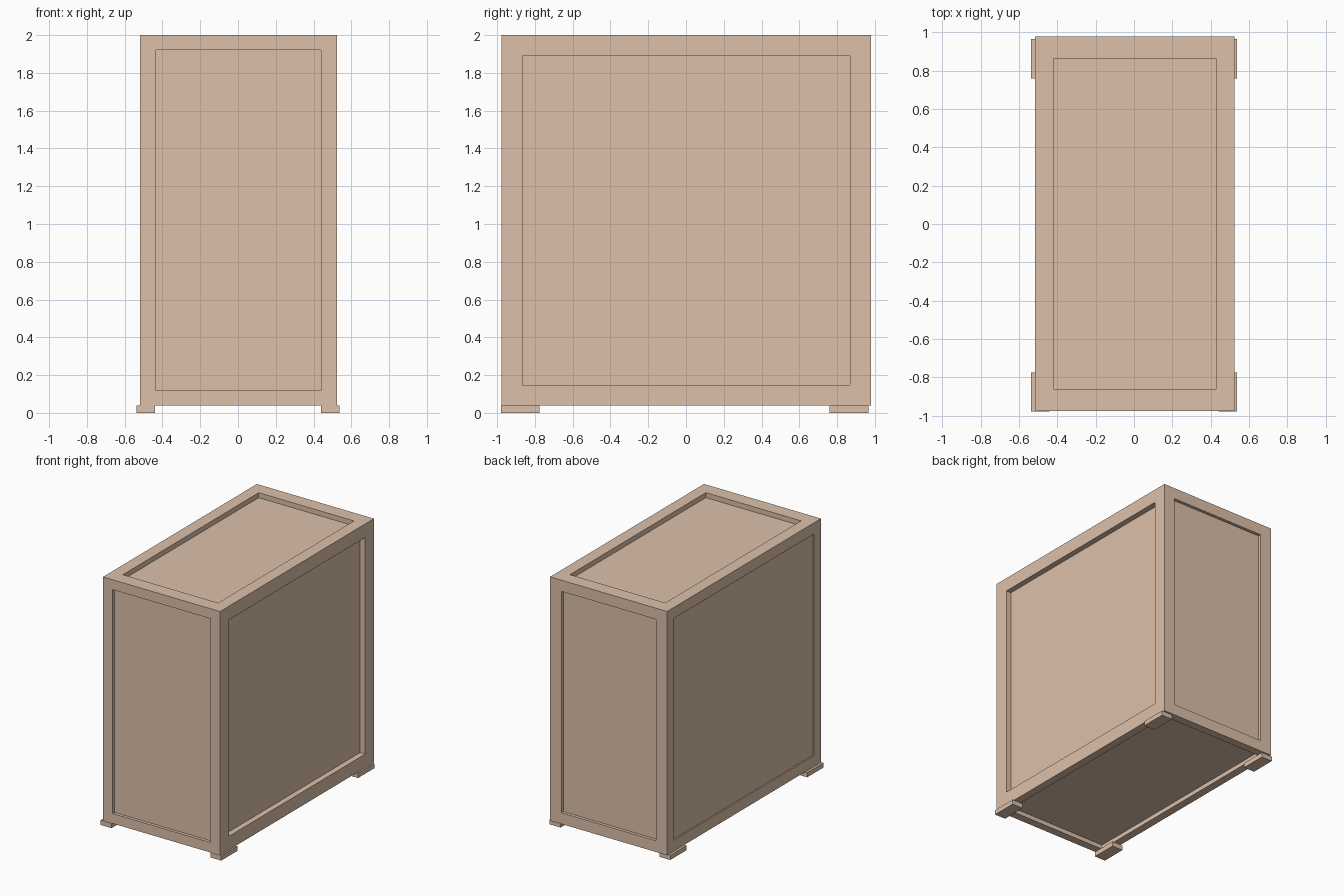
import bpy, bmesh
from mathutils import Vector

if "Cube" in bpy.data.objects:
    bpy.data.objects.remove(bpy.data.objects["Cube"])

tan = bpy.data.materials.new("tan")
tan.diffuse_color = (0.72, 0.53, 0.40, 1)
tan.use_nodes = True
tan.node_tree.nodes["Principled BSDF"].inputs["Base Color"].default_value = tan.diffuse_color


def box_mesh(lo, hi):
    lo, hi = Vector(lo), Vector(hi)
    bm = bmesh.new()
    bmesh.ops.create_cube(bm, size=1)
    for v in bm.verts:
        v.co = (lo + hi) / 2 + v.co * (hi - lo)
    return bm


def finish(bm, name):
    bm.normal_update()
    mesh = bpy.data.meshes.new(name)
    bm.to_mesh(mesh)
    bm.free()
    mesh.materials.append(tan)
    obj = bpy.data.objects.new(name, mesh)
    bpy.context.collection.objects.link(obj)
    return obj


def recess_panel(bm, direction, border, depth):
    """Frame one side with a border (per axis) and sink the panel straight in."""
    bm.normal_update()
    n = Vector(direction)
    face = max((f for f in bm.faces if f.normal.dot(n) > 0.9),
               key=lambda f: f.calc_area())
    centre = face.calc_center_median()
    half = [max(abs(v.co[i] - centre[i]) for v in face.verts) for i in range(3)]
    bmesh.ops.inset_individual(bm, faces=[face], thickness=0.03)
    for v in face.verts:
        for i in range(3):
            if half[i] > 1e-5:
                sign = 1 if v.co[i] > centre[i] else -1
                v.co[i] = centre[i] + sign * (half[i] - border[i])
    # straight recess walls
    new = bmesh.ops.extrude_discrete_faces(bm, faces=[face])["faces"]
    bmesh.ops.translate(bm, verts=list(new[0].verts), vec=-n * depth)


# Cabinet body with a recessed panel on every side
body = box_mesh((-0.518, -0.977, 0.038), (0.524, 0.98, 2.0))
panels = [
    ((0, -1, 0), (0.085, 0, 0.08), 0.025),    # front
    ((0, 1, 0), (0.10, 0, 0.09), 0.025),      # back
    ((1, 0, 0), (0, 0.112, 0.11), 0.045),     # right
    ((-1, 0, 0), (0, 0.09, 0.09), 0.01),      # left
    ((0, 0, 1), (0.097, 0.115, 0), 0.04),     # top
    ((0, 0, -1), (0.065, 0.065, 0), 0.035),   # underside
]
for direction, border, depth in panels:
    recess_panel(body, direction, border, depth)
finish(body, "cabinet_body")

# Four flat feet, slightly proud of the sides
for end, y0, y1 in (("front", -0.98, -0.775), ("back", 0.76, 0.967)):
    for side, x0, x1 in (("left", -0.537, -0.44), ("right", 0.44, 0.537)):
        finish(box_mesh((x0, y0, 0), (x1, y1, 0.038)), f"{end}_{side}_foot")
